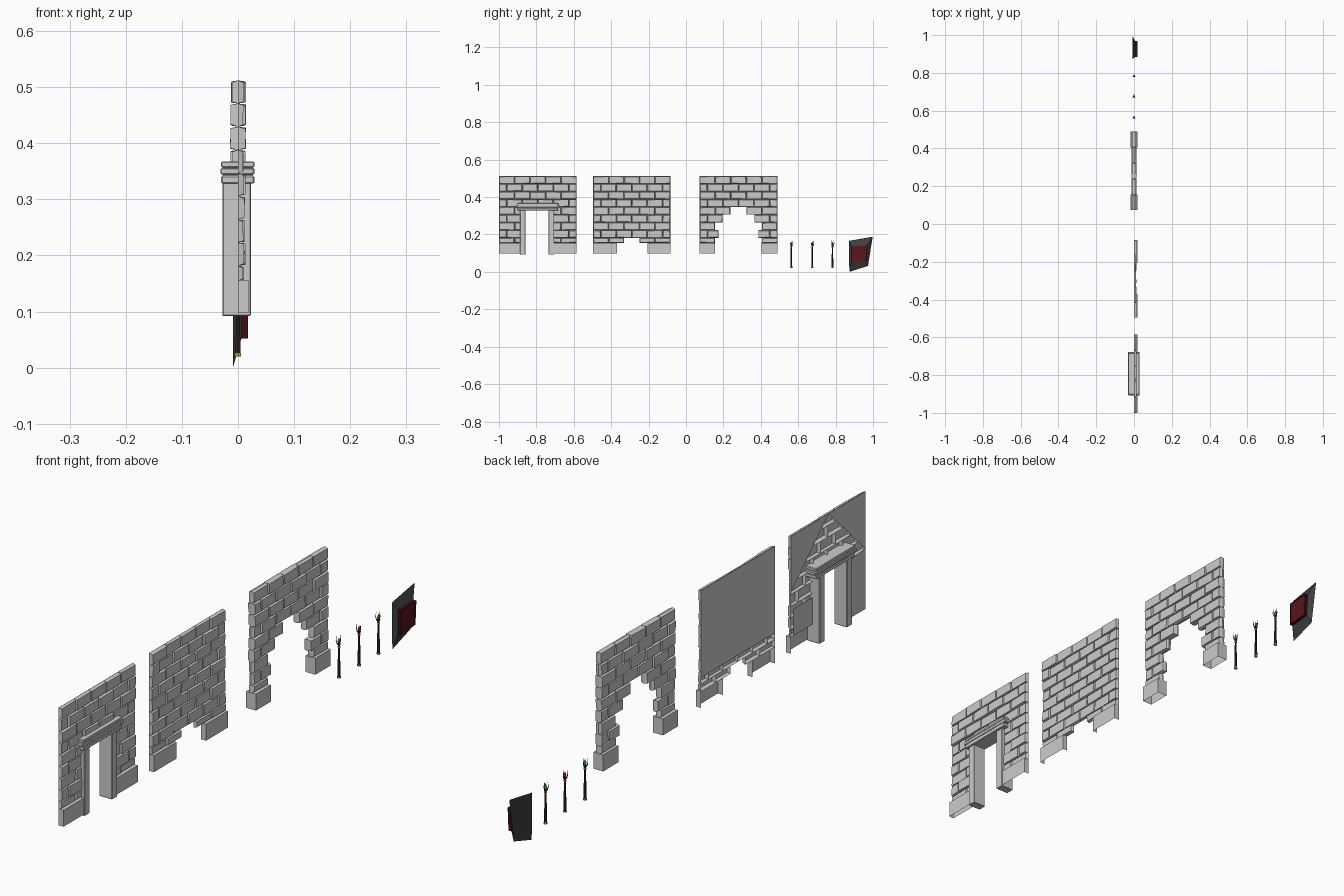
import bpy, bmesh, math, random
from mathutils import Matrix

if "Cube" in bpy.data.objects:
    bpy.data.objects.remove(bpy.data.objects["Cube"])

random.seed(4)
TOP, ROW, LOW, BOTTOM = 0.512, 0.0413, 0.155, 0.097


def material(name, r, g, b):
    m = bpy.data.materials.new(name)
    m.diffuse_color = (r, g, b, 1)
    m.use_nodes = True
    m.node_tree.nodes["Principled BSDF"].inputs["Base Color"].default_value = m.diffuse_color
    return m


WOOD = material("dark_wood", 0.03, 0.02, 0.015)
GOLD = material("gold", 0.6, 0.4, 0.05)
SLATE = material("slate", 0.045, 0.05, 0.05)
RED = material("dark_red", 0.1, 0.008, 0.01)
DEEP = material("deep_red", 0.05, 0.004, 0.006)


def finish(name, bm, mat=None, mirror=False, recalc=True):
    if recalc:
        bmesh.ops.recalc_face_normals(bm, faces=bm.faces)
    me = bpy.data.meshes.new(name)
    bm.to_mesh(me)
    bm.free()
    ob = bpy.data.objects.new(name, me)
    bpy.context.collection.objects.link(ob)
    if mat:
        me.materials.append(mat)
    if mirror:
        ob.modifiers.new("mirror", 'MIRROR')
    return ob


def shell(bm, back, front, skip=()):
    """Relief block: two (y, z) outlines at given x, open at the back."""
    (xb, pb), (xf, pf) = back, front
    a = [bm.verts.new((xb, y, z)) for y, z in pb]
    b = [bm.verts.new((xf + random.uniform(-.0005, .0005) * (len(skip) == 0), y, z)) for y, z in pf]
    n = len(a)
    for i in range(n):
        if i not in skip:
            bm.faces.new((a[i], a[(i + 1) % n], b[(i + 1) % n], b[i]))
    bm.faces.new(b)


def rect(y0, y1, z0, z1, g=0.0, j=0.0):
    r = lambda: random.uniform(0, j)
    return [(y0 + g + r(), z0 + g + r()), (y1 - g - r(), z0 + g + r()),
            (y1 - g - r(), z1 - g - r()), (y0 + g + r(), z1 - g - r())]


def box(name, x0, x1, y0, y1, z0, z1, mat=None, bevel=0.0):
    bm = bmesh.new()
    bmesh.ops.create_cube(bm, size=1)
    bmesh.ops.transform(bm, verts=bm.verts, matrix=Matrix.Translation(
        ((x0 + x1) / 2, (y0 + y1) / 2, (z0 + z1) / 2)) @ Matrix.Diagonal((x1 - x0, y1 - y0, z1 - z0, 1)))
    ob = finish(name, bm, mat)
    if bevel:
        m = ob.modifiers.new("bevel", 'BEVEL')
        m.width, m.segments = bevel, 1
    return ob


def wall(name, y0, y1, openings, bases, mirror=False):
    """Running-bond bricks; openings maps row number to a (start, end) gap in y."""
    bm = bmesh.new()
    w = (y1 - y0) / 5
    for row in range(9):
        z1 = TOP - row * ROW
        z0 = max(z1 - ROW, LOW)
        shift = (row % 2) * w / 2
        gap = openings.get(row)
        for k in range(-1, 6):
            a, b = max(y0, y0 + k * w + shift), min(y1, y0 + (k + 1) * w + shift)
            parts = [(a, b)]
            if gap:
                parts = [(a, min(b, gap[0])), (max(a, gap[1]), b)]
            for p, q in parts:
                if q - p > 0.008:
                    d = random.uniform(0.009, 0.014)
                    shell(bm, (0, rect(p, q, z0, z1)), (d, rect(p, q, z0, z1, 0.0015, 0.003)))
    finish(name + "_bricks", bm, None, mirror)
    # larger foot blocks, open underneath
    bm = bmesh.new()
    for p, q in bases:
        shell(bm, (0, rect(p, q, BOTTOM, LOW)), (0.019, rect(p, q, BOTTOM, LOW)), skip=(0,))
    finish(name + "_foot_blocks", bm, None, mirror)


def panels(name, polys):
    """Flat back sheets at x = 0."""
    bm = bmesh.new()
    for p in polys:
        f = bm.faces.new([bm.verts.new((-0.0005, y, z)) for y, z in p])
        f.normal_update()
        if f.normal.x > 0:
            f.normal_flip()
    finish(name, bm, recalc=False)


# Wall with doorway
door = (-0.88, -0.71)
wall("door_wall", -1.0, -0.585, {r: door for r in range(4, 9)}, [(-1.0, -0.88), (-0.71, -0.585)])
panels("door_wall_back", [[(-1, TOP), (-0.795, TOP), (-1, 0.31)],
                          [(-0.795, TOP), (-0.585, TOP), (-0.585, 0.315)],
                          [(-1, 0.31), (-0.88, 0.30), (-0.88, BOTTOM), (-1, BOTTOM)],
                          [(-0.71, 0.25), (-0.60, 0.25), (-0.60, LOW), (-0.71, LOW)]])
for side, a, b in (("left", -0.888, -0.858), ("right", -0.735, -0.705)):
    box("door_post_" + side, -0.028, 0.023, a, b, 0.092, 0.33, bevel=0.002)
box("lintel_lower", -0.03, 0.029, -0.90, -0.685, 0.328, 0.342, bevel=0.002)
box("lintel_core", -0.028, 0.027, -0.897, -0.69, 0.338, 0.358)
box("lintel_upper", -0.031, 0.029, -0.908, -0.677, 0.344, 0.356, bevel=0.002)
box("lintel_cap", -0.03, 0.029, -0.902, -0.683, 0.357, 0.367, bevel=0.0015)

# Plain wall with a small gap at the bottom
wall("plain_wall", -0.496, -0.084, {8: (-0.33, -0.25)}, [(-0.496, -0.37), (-0.205, -0.084)])
panels("plain_wall_back", [rect(-0.496, -0.084, 0.205, TOP)])

# Wall with stepped arch, same on both faces
wall("arch_wall", 0.073, 0.489,
     {4: (0.237, 0.323), 5: (0.195, 0.365), 6: (0.154, 0.405), 7: (0.174, 0.387), 8: (0.154, 0.405)},
     [(0.073, 0.156), (0.404, 0.489)], mirror=True)


def cone(name, y, z0, z1, r0, r1, mat, sides=6, shear=(0, 0), off=(0, 0)):
    """Tapered post whose top can lean sideways."""
    bm = bmesh.new()
    bmesh.ops.create_cone(bm, cap_ends=True, segments=sides, radius1=r0, radius2=r1, depth=z1 - z0)
    for v in bm.verts:
        if v.co.z > 0:
            v.co.x += shear[0]
            v.co.y += shear[1]
        v.co.x += off[0]
        v.co.y += y + off[1]
        v.co.z += (z0 + z1) / 2
    return finish(name, bm, mat)


# Torches with coloured flames held by prongs
for tag, y, col in (("blue", 0.563, (0.02, 0.45, 0.6)), ("red", 0.675, (0.6, 0.02, 0.03)),
                    ("green", 0.783, (0.03, 0.5, 0.05))):
    glow = material("glow_" + tag, *col)
    cone("torch_foot_" + tag, y, 0.020, 0.026, 0.006, 0.006, GOLD)
    cone("torch_shaft_" + tag, y, 0.026, 0.132, 0.0052, 0.003, WOOD)
    cone("torch_collar_" + tag, y, 0.128, 0.133, 0.0045, 0.0045, GOLD)
    cone("torch_cup_" + tag, y, 0.133, 0.142, 0.003, 0.006, WOOD)
    cone("torch_flame_low_" + tag, y, 0.142, 0.150, 0.0025, 0.005, glow, 5)
    cone("torch_flame_high_" + tag, y, 0.150, 0.163, 0.005, 0.0003, glow, 5)
    for i in range(3):
        t = math.radians(90 + 120 * i)
        c, s = math.cos(t), math.sin(t)
        cone(f"torch_prong_{tag}_{i}", y, 0.138, 0.152, 0.002, 0.0017, WOOD, 4,
             (0.004 * c, 0.004 * s), (0.005 * c, 0.005 * s))
        cone(f"torch_tip_{tag}_{i}", y, 0.152, 0.168, 0.0017, 0.0002, glow, 4,
             (-0.002 * c, -0.002 * s), (0.009 * c, 0.009 * s))

# Crooked wall plaque: sloped slate plate with a red framed panel
bm = bmesh.new()
outline = [(0.873, 0.0), (0.973, 0.032), (0.998, 0.188), (0.872, 0.166)]
inner = [(0.884, 0.052), (0.964, 0.060), (0.969, 0.143), (0.884, 0.138)]
shell(bm, (-0.009, outline), (0.006, inner), skip=(9,))
bmesh.ops.holes_fill(bm, edges=bm.edges)
finish("plaque_plate", bm, SLATE)
bm = bmesh.new()
shell(bm, (0.004, inner), (0.018, inner), skip=(9,))
bm.faces.ensure_lookup_table()
face = bm.faces[-1]
bmesh.ops.inset_region(bm, faces=[face], thickness=0.011)
for v in face.verts:
    v.co.x -= 0.005
face.material_index = 1
bmesh.ops.holes_fill(bm, edges=bm.edges)
ob = finish("plaque_red_panel", bm, DEEP)
ob.data.materials.append(RED)
